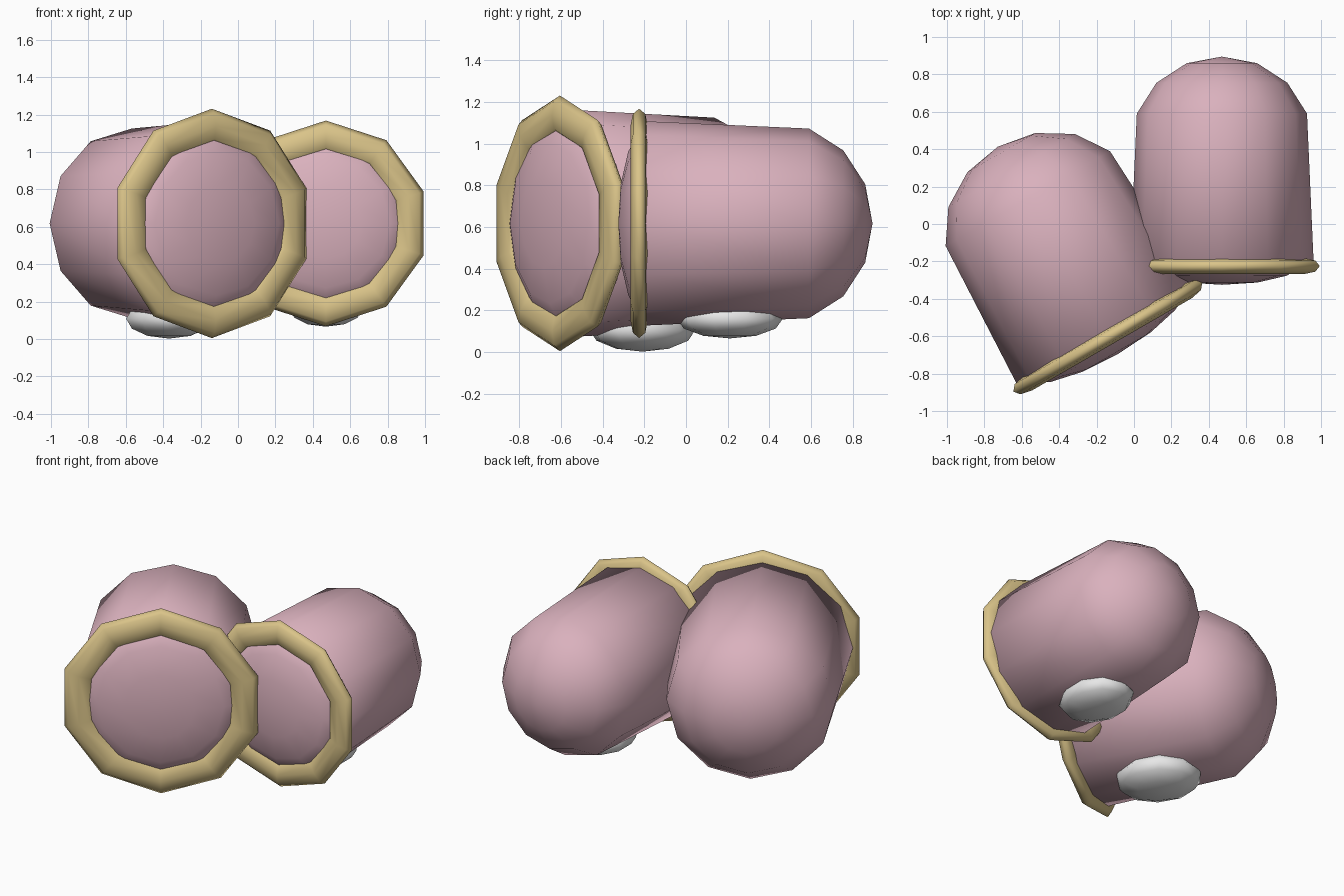
import bpy, bmesh
from math import sin, cos, pi, radians
from mathutils import Matrix, Vector

cube = bpy.data.objects.get("Cube")
if cube:
    bpy.data.objects.remove(cube)


def material(name, rgb):
    mat = bpy.data.materials.new(name)
    mat.use_nodes = True
    mat.diffuse_color = (*rgb, 1)
    bsdf = mat.node_tree.nodes["Principled BSDF"]
    bsdf.inputs["Base Color"].default_value = (*rgb, 1)
    bsdf.inputs["Roughness"].default_value = 0.7
    return mat


PINK = material("dusty pink", (0.70, 0.44, 0.51))
GOLD = material("pale gold", (0.70, 0.55, 0.25))
WHITE = material("off white", (0.80, 0.80, 0.80))


def finish(bm, name, mat, matrix):
    """Turn a bmesh into a smooth shaded object placed by a matrix."""
    bmesh.ops.remove_doubles(bm, verts=bm.verts, dist=0.0005)
    bmesh.ops.recalc_face_normals(bm, faces=bm.faces)
    for face in bm.faces:
        face.smooth = True
    mesh = bpy.data.meshes.new(name)
    bm.to_mesh(mesh)
    bm.free()
    mesh.materials.append(mat)
    obj = bpy.data.objects.new(name, mesh)
    obj.matrix_world = matrix
    bpy.context.collection.objects.link(obj)


def lathe(profile, steps, closed=False):
    """Spin (radius, depth) points around the y axis, starting at the top."""
    bm = bmesh.new()
    verts = [bm.verts.new((0, y, r)) for r, y in profile]
    edges = [bm.edges.new(pair) for pair in zip(verts, verts[1:])]
    if closed:
        edges.append(bm.edges.new((verts[-1], verts[0])))
    bmesh.ops.spin(bm, geom=verts + edges, cent=(0, 0, 0), axis=(0, 1, 0),
                   angle=2 * pi, steps=steps, use_merge=False)
    return bm


# Capsule outline from the shallow front dome to the round back end
BODY = [(0, -0.1), (0.19, -0.088), (0.345, -0.052), (0.49, 0.03),
        (0.455, 0.815), (0.35, 0.98), (0.188, 1.085), (0, 1.12)]
# Flattened rim cross-section
RIM = [(0.465 + 0.085 * cos(k * pi / 4), 0.042 * sin(k * pi / 4)) for k in range(8)]


def build_capsule(side, x, y, angle, width, length):
    place = (Matrix.Translation((x, y, 0.618)) @ Matrix.Rotation(radians(angle), 4, "Z")
             @ Matrix.Diagonal((width, length, width, 1)))
    finish(lathe(BODY, 12), side + "_body", PINK, place)
    finish(lathe(RIM, 10, closed=True), side + "_rim", GOLD, place)

    # Flattened foot pad under the body
    foot = bmesh.new()
    bmesh.ops.create_uvsphere(foot, u_segments=10, v_segments=6, radius=1)
    bmesh.ops.scale(foot, vec=Vector((0.205, 0.255, 0.095)), verts=foot.verts)
    bmesh.ops.translate(foot, vec=Vector((0, 0.435, -0.457)), verts=foot.verts)
    finish(foot, side + "_foot", WHITE, place)


build_capsule("left", 0.47, -0.225, 0, 1, 1)
build_capsule("right", -0.14, -0.605, 30, 1.115, 1.05)
